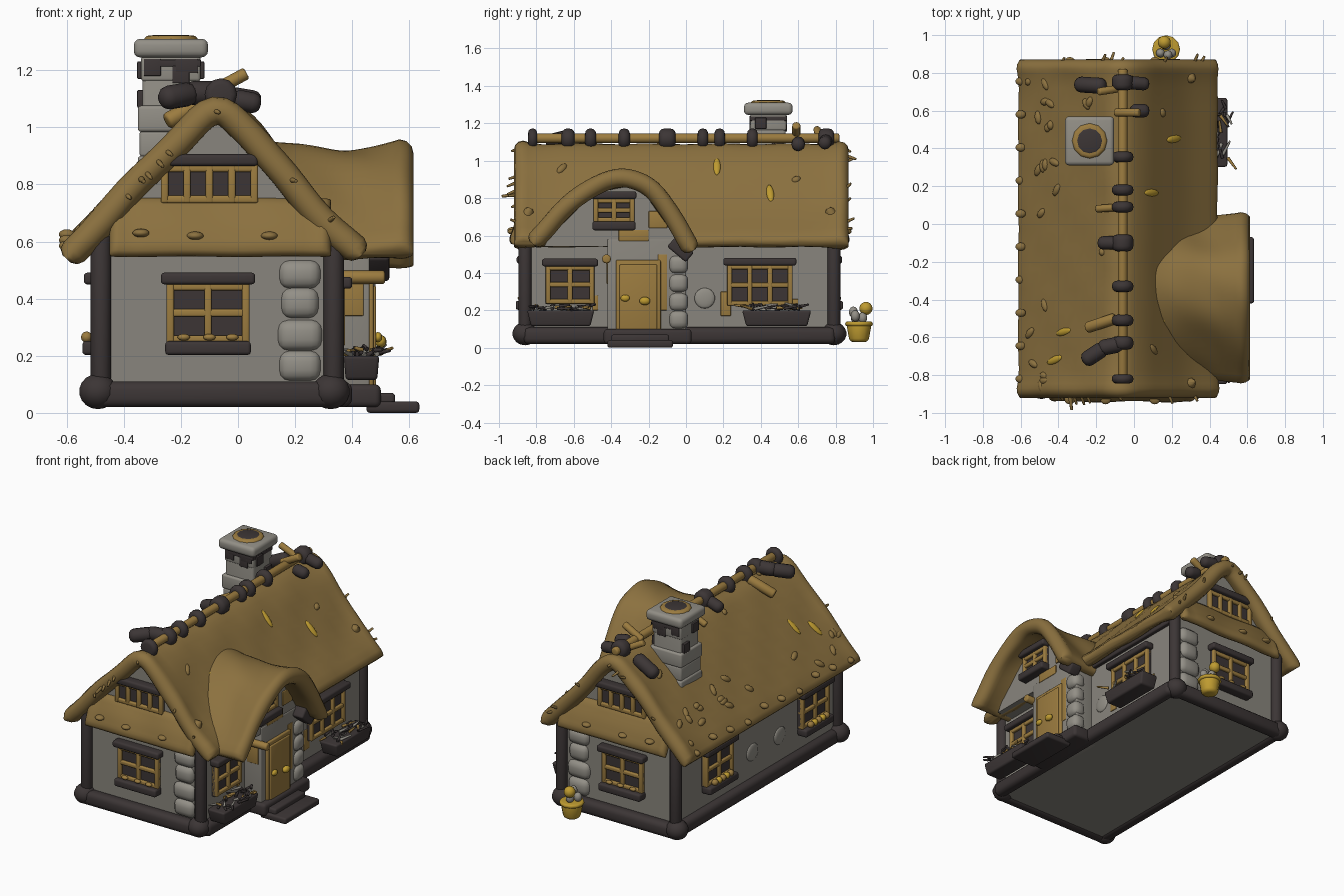
import bpy, bmesh, math, random
from mathutils import Matrix, Vector

if "Cube" in bpy.data.objects:
    bpy.data.objects.remove(bpy.data.objects["Cube"])
random.seed(4)
I = Matrix.Identity(4)

def mat(name, r, g, b):
    m = bpy.data.materials.new(name)
    m.diffuse_color = (r, g, b, 1)
    m.use_nodes = True
    m.node_tree.nodes["Principled BSDF"].inputs["Base Color"].default_value = m.diffuse_color
    return m

THATCH = mat("thatch", 0.26, 0.165, 0.05)
WOOD = mat("golden_wood", 0.33, 0.20, 0.05)
DARK = mat("dark_timber", 0.045, 0.036, 0.036)
WALL = mat("plaster", 0.25, 0.235, 0.205)
STONE = mat("stone", 0.29, 0.275, 0.24)
YELLOW = mat("flower_yellow", 0.52, 0.33, 0.03)

def finish(bm, name, m, M=I, angle=40):
    bm.transform(M)
    bmesh.ops.recalc_face_normals(bm, faces=bm.faces)
    me = bpy.data.meshes.new(name)
    bm.to_mesh(me)
    bm.free()
    me.materials.append(m)
    me.polygons.foreach_set("use_smooth", [True] * len(me.polygons))
    me.set_sharp_from_angle(angle=math.radians(angle))
    bpy.context.collection.objects.link(bpy.data.objects.new(name, me))

def box(name, lo, hi, m, bev=0.008, M=I, taper=1.0):
    bm = bmesh.new()
    lo, hi = Vector(lo), Vector(hi)
    c, s = (lo + hi) / 2, hi - lo
    bmesh.ops.create_cube(bm, size=1)
    for v in bm.verts:
        k = taper if v.co.z < 0 else 1
        v.co = Vector((v.co.x * s.x * k + c.x, v.co.y * s.y * k + c.y, v.co.z * s.z + c.z))
    if bev:
        bmesh.ops.bevel(bm, geom=bm.edges[:], offset=min(bev, min(s) * 0.45), segments=3, profile=0.5, affect='EDGES')
    finish(bm, name, m, M)

def ball(name, c, r, m, M=I, rot=I):
    bm = bmesh.new()
    bmesh.ops.create_uvsphere(bm, u_segments=14, v_segments=9, radius=1)
    bm.transform(Matrix.Translation(c) @ rot @ Matrix.Diagonal((*r, 1)))
    finish(bm, name, m, M, 180)

def rod(name, a, b, r, m, M=I, r2=None, rnd=0.4):
    a, b = Vector(a), Vector(b)
    d = b - a
    bm = bmesh.new()
    bmesh.ops.create_cone(bm, cap_ends=True, segments=12, radius1=r, radius2=r2 or r, depth=d.length)
    caps = [e for e in bm.edges if abs(e.verts[0].co.z - e.verts[1].co.z) < 1e-5]
    off = min(min(r2 or r, r) * rnd, d.length * 0.45)
    bmesh.ops.bevel(bm, geom=caps, offset=off, segments=3, profile=0.5, affect='EDGES')
    bm.transform(Matrix.Translation((a + b) / 2) @ d.to_track_quat('Z', 'Y').to_matrix().to_4x4())
    finish(bm, name, m, M)

def prism(name, pts, lo, hi, axis, m):
    bm = bmesh.new()
    P = (lambda u, a, v: (u, a, v)) if axis == 'y' else (lambda u, a, v: (a, u, v))
    f = bm.faces.new([bm.verts.new(P(u, lo, v)) for u, v in pts])
    ex = bmesh.ops.extrude_face_region(bm, geom=[f])
    bmesh.ops.translate(bm, verts=[g for g in ex['geom'] if isinstance(g, bmesh.types.BMVert)], vec=P(0, hi - lo, 0))
    finish(bm, name, m)

def smooth(pts, n=4):
    p = [Vector(q) for q in pts]
    p = [2 * p[0] - p[1]] + p + [2 * p[-1] - p[-2]]
    out = []
    for i in range(1, len(p) - 2):
        a, b, c, d = p[i - 1:i + 3]
        out += [0.5 * (2 * b + (c - a) * t + (2 * a - 5 * b + 4 * c - d) * t * t + (3 * b - a - 3 * c + d) * t ** 3)
                for t in (k / n for k in range(n))]
    return out + [p[-2]]

def thatch(name, pts, lo, hi, axis, h=0.036, r=0.05, M=I, lift=lambda a: 0):
    """Thick sheet swept along a profile, with rolled ends and rounded eaves."""
    line = smooth(pts)
    arc = lambda c, a0: [(c + r * math.cos(math.radians(a0 - k * 30)), r * math.sin(math.radians(a0 - k * 30))) for k in range(9)]
    mids = [lo + 3 * r + (hi - lo - 6 * r) * k / 14 for k in range(15)]
    sec = arc(lo + r, 300) + [(a, h) for a in mids] + arc(hi - r, 120) + [(a, -h) for a in reversed(mids)]
    rings = [(p, (line[min(i + 1, len(line) - 1)] - line[max(i - 1, 0)]).normalized(), 1) for i, p in enumerate(line)]
    (p, t, _), (q, u, _) = rings[0], rings[-1]
    rings = [(p - t * 0.036, t, 0.4), (p - t * 0.024, t, 0.8)] + rings + [(q + u * 0.024, u, 0.8), (q + u * 0.036, u, 0.4)]
    bm = bmesh.new()
    loops = []
    for p, t, s in rings:
        nrm, row = Vector((-t.y, t.x)), []
        for a, n in sec:
            w = p + nrm * (n * s + 0.004 * math.sin(a * 17 + p.x * 23) + lift(a))
            row.append(bm.verts.new((w.x, a, w.y) if axis == 'y' else (a, w.x, w.y)))
        loops.append(row)
    for A, B in zip(loops, loops[1:]):
        for j in range(len(A)):
            k = (j + 1) % len(A)
            bm.faces.new((A[j], A[k], B[k], B[j]))
    bm.faces.new(loops[0])
    bm.faces.new(loops[-1])
    finish(bm, name, THATCH, M, 70)

FRONT = Matrix.Translation((0, -0.85, 0))
BACK = Matrix.Translation((0, 0.78, 0)) @ Matrix.Diagonal((1, -1, 1, 1))
right = lambda x, y: Matrix.Translation((x, y, 0)) @ Matrix.Rotation(math.pi / 2, 4, 'Z')
left = lambda x, y: Matrix.Translation((x, y, 0)) @ Matrix.Rotation(-math.pi / 2, 4, 'Z')

def window(name, M, cx, w, z0, z1, cols=2, rows=2, sill=True, over=0.02):
    x0, x1, b = cx - w / 2, cx + w / 2, 0.026
    box(name + "_glass", (x0, -0.012, z0), (x1, 0.01, z1), DARK, 0, M)
    for i in range(cols + 1):
        x = x0 + b / 2 + (w - b) * i / cols
        box(name + "_upright", (x - b / 2, -0.03, z0), (x + b / 2, 0.01, z1), WOOD, 0.007, M)
    for i in range(rows + 1):
        z = z0 + b / 2 + (z1 - z0 - b) * i / rows
        box(name + "_bar", (x0, -0.028, z - b / 2), (x1, 0.01, z + b / 2), WOOD, 0.007, M)
    box(name + "_lintel", (x0 - over, -0.055, z1 - 0.005), (x1 + over, 0.01, z1 + 0.036), DARK, 0.012, M)
    if sill:
        box(name + "_sill", (x0 - 0.005, -0.06, z0 - 0.042), (x1 + 0.005, 0.01, z0 + 0.006), DARK, 0.012, M)

def flower_box(name, M, cx, w):
    box(name, (cx - w / 2, -0.145, 0.115), (cx + w / 2, -0.02, 0.2), DARK, 0.012, M, 0.88)
    for i in range(30):
        a = Vector((cx + random.uniform(-.45, .45) * w, random.uniform(-0.15, -0.03), random.uniform(.2, .225)))
        d = Vector((random.uniform(-.08, .08), random.uniform(-.05, .03), random.uniform(0, .02)))
        rod(name + "_leaf", a, a + d, 0.009, (DARK, DARK, STONE, DARK, WOOD)[i % 5], M, 0.005)

# walls
prism("house_walls", [(-.475, .03), (.34, .03), (.34, .64), (.12, .85), (-.07, 1.03), (-.25, .89), (-.475, .66)], -0.85, 0.78, 'y', WALL)
box("porch_wall", (0.3, -0.42, 0.03), (0.46, 0.0, 0.58), WALL, 0.006)
prism("porch_gable", [(-.76, .54), (-.02, .54), (-.08, .70), (-.2, .85), (-.33, .89), (-.5, .83), (-.66, .70)], 0.2, 0.455, 'x', WALL)
# bare ochre patches in the plaster
for y0, y1, z0, z1 in ((-.15, -.1, .2, .5), (-.36, -.2, .57, .63), (-.2, -.1, .64, .73)):
    box("porch_ochre_patch", (.45, y0, z0), (.463, y1, z1), WOOD, 0.004)
box("porch_side_patch", (.36, -.424, .34), (.44, -.41, .47), WOOD, 0.004)
for y0, y1, z0, z1 in ((.185, .24, .17, .3), (-.5, -.47, .2, .28), (.53, .6, .21, .26)):
    box("wall_ochre_patch", (.335, y0, z0), (.345, y1, z1), WOOD, 0.004)

# roofs
MAIN = [(-.575, .565), (-.38, .775), (-.2, .96), (-.08, 1.055), (.02, 1.0), (.13, .87), (.26, .715), (.405, .575)]
thatch("main_roof", MAIN, -0.92, 0.87, 'y')
thatch("porch_roof", [(-.80, .585), (-.67, .725), (-.52, .85), (-.4, .9), (-.28, .9), (-.18, .85), (-.08, .71), (.02, .55)],
       0.03, 0.615, 'x', lift=lambda a: -0.02 * math.exp(-((a - 0.38) / 0.12) ** 2))
for M in (FRONT, BACK):
    thatch("gable_skirt", [(-.06, .585), (-.035, .65), (.0, .715)], -0.45, 0.325, 'x', 0.03, 0.032, M)

# base beams, corner posts and feet
for y in (-0.87, 0.80):
    box("base_beam_end", (-0.5, y - 0.04, 0.02), (0.34, y + 0.04, 0.11), DARK, 0.03)
for x in (-0.48, 0.36):
    box("base_beam_side", (x - 0.04, -0.87, 0.02), (x + 0.04, 0.8, 0.11), DARK, 0.03)
for x in (-0.48, 0.335):
    for y in (-0.86, 0.79):
        ball("corner_foot", (x - 0.01, y, 0.075), (0.068, 0.068, 0.062), DARK)
        rod("corner_post", (x, y, 0.08), (x, y, 0.62), 0.036, DARK)
box("porch_base", (0.34, -0.44, 0.02), (0.5, 0.03, 0.1), DARK, 0.02)
box("door_step_upper", (0.45, -0.4, 0.02), (0.55, -0.09, 0.07), DARK, 0.012)
box("door_step_lower", (0.45, -0.42, 0.0), (0.635, -0.07, 0.04), DARK, 0.012)
box("eave_beam", (0.33, 0.03, 0.54), (0.365, 0.78, 0.575), DARK)

# front and back gable ends
for M, n in ((FRONT, "front"), (BACK, "back")):
    window(n + "_window", M, -0.105, 0.29, 0.245, 0.455)
    window(n + "_gable_window", M, -0.1, 0.34, 0.735, 0.87, 4, 1, False, 0.0)
    for z, w, h in ((.485, .075, .052), (.385, .068, .056), (.272, .08, .056), (.165, .075, .055)):
        box(n + "_stone", (.217 - w, -0.03, z - h), (.217 + w, 0.06, z + h), STONE, 0.04, M)
    for x in (-.19, -.1, -.02):
        ball(n + "_window_flower", (x, -0.035, 0.265), (0.022, 0.015, 0.012), WOOD, M)
    for x, z in ((-.15, .62), (.11, .62), (-.34, .63)):
        ball(n + "_skirt_straw", (x, -0.075, z), (0.03, 0.03, 0.015), THATCH, M)

# right side
window("side_window_a", right(0.345, -0.62), 0, 0.26, 0.235, 0.44, sill=False)
window("side_window_b", right(0.345, 0.395), 0, 0.35, 0.225, 0.445, 3, 2, False)
window("attic_window", right(0.455, -0.385), 0, 0.22, 0.67, 0.8, 2, 2, True, 0.01)
flower_box("flower_box_a", right(0.35, -0.67), 0, 0.36)
flower_box("flower_box_b", right(0.35, 0.485), 0, 0.37)
ball("wall_patch", (0.34, 0.1, 0.265), (0.012, 0.055, 0.055), STONE)

# door, knob, log, stones and bracket of the porch
D = right(0.46, -0.255)
box("door_frame", (-0.12, -0.015, 0.09), (0.12, 0.01, 0.47), WOOD, 0.008, D)
box("door_panel", (-0.1, -0.024, 0.09), (0.1, 0.01, 0.445), WOOD, 0.006, D)
ball("door_knob", (0.035, -0.04, 0.25), (0.03, 0.02, 0.022), YELLOW, D)
ball("door_ornament", (-0.07, -0.03, 0.265), (0.025, 0.015, 0.018), YELLOW, D)
rod("porch_log", (0.33, -0.425, 0.475), (0.515, -0.425, 0.475), 0.024, WOOD)
for z in (.15, .245, .345, .445):
    box("porch_stone", (.39, -.092, z - .05), (.482, .012, z + .05), STONE, 0.035)
box("porch_bracket", (-.05, -.05, -.035), (.08, .03, .035), DARK, 0.012,
    right(0.48, -0.04) @ Matrix.Translation((0, 0, .535)) @ Matrix.Rotation(0.7, 4, 'Y'))

# left side
for y in (0.38, -0.6):
    window("left_window", left(-0.485, y), 0, 0.28, 0.245, 0.455)
    for k in range(5):
        ball("left_flower", (-0.53, y - 0.08 + 0.04 * k, 0.265), (0.02, 0.022, 0.02), YELLOW if k % 2 else WOOD)
for y in (0.0, -0.28):
    ball("left_wall_patch", (-0.475, y, 0.27), (0.012, 0.06, 0.055), STONE)

# chimney
box("chimney_core", (-.335, .347, .7), (-.135, .533, 1.27), STONE, 0.015)
for i in range(6):
    z, j = 0.72 + i * 0.088, (0.004 if i % 2 else -0.002) + (0.012 if i < 4 else 0)
    box("chimney_course", (-.335 - j, .347 - j, z), (-.135 + j, .533 + j, z + .092), STONE, 0.012)
for x, z, w, h in ((-.18, 1.215, .04, .025), (-.3, 1.21, .03, .03), (-.2, 1.185, .03, .03), (-.23, 1.225, .1, .012)):
    box("chimney_soot", (x - w, .34, z - h), (x + w, .54, z + h), DARK, 0.003)
for y, z in ((.4, 1.2), (.49, 1.1)):
    box("chimney_side_soot", (-.353, y - .03, z - .03), (-.118, y + .03, z + .03), DARK, 0.003)
box("chimney_cap", (-.365, .31, 1.245), (-.105, .57, 1.31), STONE, 0.022)
rod("chimney_ring", (-.235, .44, 1.28), (-.235, .44, 1.322), 0.095, WOOD)
rod("chimney_hole", (-.235, .44, 1.29), (-.235, .44, 1.324), 0.074, DARK)

# ridge pole, bindings and loose logs
rod("ridge_pole", (-.06, -.84, 1.12), (-.06, .82, 1.12), 0.026, WOOD)
for y, w in ((-.82, .024), (-.63, .035), (-.51, .03), (-.33, .03), (-.1, .045), (.09, .028), (.18, .028), (.355, .028), (.75, .042)):
    rod("ridge_binding", (-.06, y - w, 1.115), (-.06, y + w, 1.115), 0.057, DARK, rnd=0.5)
for a, b, r, m in (((-.27, -.73, 1.1), (-.15, -.65, 1.12), .042, DARK), ((-.19, -.66, 1.12), (-.04, -.63, 1.12), .042, DARK),
                   ((-.31, .74, 1.0), (-.15, .73, 1.08), .042, DARK), ((-.02, .6, 1.1), (.08, .6, 1.08), .036, DARK),
                   ((-.19, -.1, 1.08), (-.06, -.1, 1.12), .036, DARK), ((-.04, .75, 1.11), (.08, .74, 1.09), .035, DARK),
                   ((-.25, -.55, 1.02), (-.1, -.5, 1.1), .03, WOOD), ((-.2, .08, 1.05), (-.06, .09, 1.12), .02, WOOD),
                   ((-.1, .59, 1.12), (.03, .59, 1.19), .022, WOOD), ((-.19, .7, 1.17), (-.06, .72, 1.1), .02, WOOD)):
    rod("ridge_log", a, b, r, m, rnd=0.8 if m == DARK else 0.4)

# loose straw on the slopes, gable edges and eaves
def on_roof(x):
    for (a, b), (c, d) in zip(MAIN, MAIN[1:]):
        if a <= x <= c:
            return b + (d - b) * (x - a) / (c - a) + 0.05, math.atan2(d - b, c - a)

def straw(x, y, m, r, spin):
    z, s = on_roof(x)
    ball("loose_straw", (x, y, z), r, m, rot=Matrix.Rotation(-s, 4, 'Y') @ Matrix.Rotation(spin, 4, 'Z'))

for x, y, s in ((.21, .45, .1), (.09, .165, 0), (.17, -.47, 1.1), (-.37, -.57, .2), (-.42, -.72, .3), (.12, -.86, .2)):
    straw(x, y, YELLOW, (0.06, 0.02, 0.014), s)
for i in range(28):
    x = random.uniform(-.5, .36) if i % 3 == 0 else random.uniform(-.56, -.42)
    straw(x, random.uniform(-.86, .82), THATCH, (random.uniform(.02, .04), .02, .018), random.uniform(0, 3))
for i in range(14):
    x, (y, d) = random.uniform(-.55, .38), ((-.9, -1), (.85, 1))[i % 2]
    z = on_roof(x)[0] - 0.04
    rod("edge_straw", (x, y, z), (x + .02, y + d * random.uniform(.03, .06), z + random.uniform(-.03, .03)), 0.01, THATCH, I, 0.006)
rod("edge_straw", (-.34, -.9, .82), (-.33, -.985, .81), 0.012, THATCH, I, 0.007)
for i in range(10):
    y = -0.82 + i * 0.175
    ball("eave_straw", (-.6, y, .585 + .02 * (i % 3)), (.028, .022, .018), THATCH)
for y in (-.45, -.65):
    ball("porch_straw", (.4, y, 1.09 + .67 * y), (.025, .03, .025), THATCH)

# flower pot behind the house
rod("flower_pot", (.17, .925, .03), (.17, .925, .13), .05, YELLOW, I, .068)
rod("flower_pot_rim", (.17, .925, .115), (.17, .925, .14), .074, YELLOW)
for dx, dy, z in ((-.03, -.02, .16), (.03, -.02, .17), (0, .02, .16), (.01, -.03, .19)):
    ball("pot_leaf", (.17 + dx, .925 + dy, z), (.024, .024, .03), STONE)
ball("pot_flower", (.16, .962, .21), (.035, .035, .035), YELLOW)
